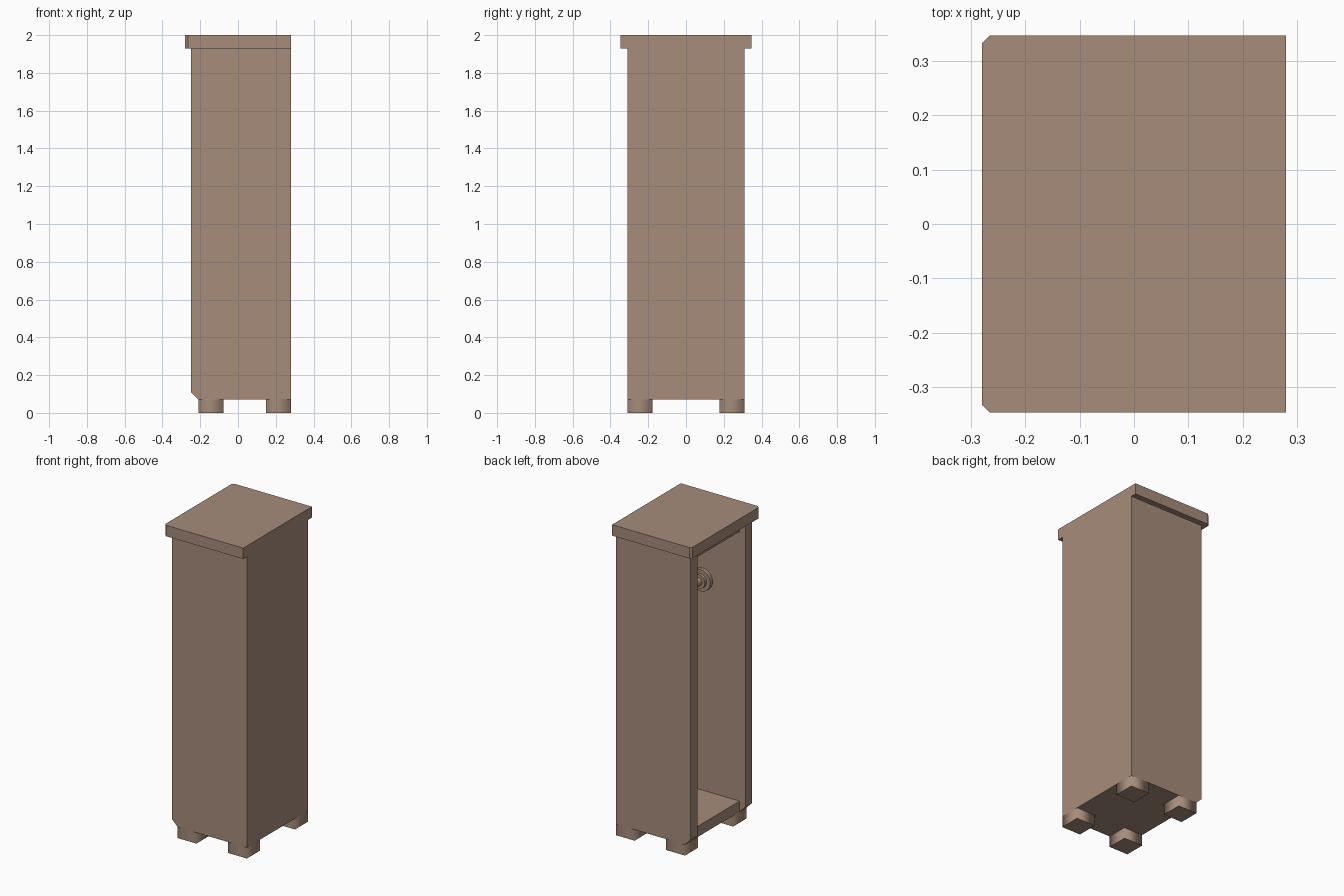
import bpy
import bmesh
from math import pi

cube = bpy.data.objects.get("Cube")
if cube:
    bpy.data.objects.remove(cube, do_unlink=True)

wood = bpy.data.materials.new("brown_wood")
wood.use_nodes = True
colour = (0.38, 0.262, 0.195, 1)
wood.diffuse_color = colour
wood.node_tree.nodes["Principled BSDF"].inputs["Base Color"].default_value = colour

BACK, FRONT, SIDE = 0.28, -0.25, 0.31   # outer limits of the body
T = 0.068                               # board thickness
BASE, TOP = 0.07, 1.93                  # underside of the body and of the lid


def finish(name, bm):
    bmesh.ops.recalc_face_normals(bm, faces=bm.faces)
    mesh = bpy.data.meshes.new(name)
    bm.to_mesh(mesh)
    bm.free()
    mesh.materials.append(wood)
    obj = bpy.data.objects.new(name, mesh)
    bpy.context.collection.objects.link(obj)
    return obj


def prism(name, outline, depth):
    """Extrude a closed outline of 3D points along the depth vector."""
    bm = bmesh.new()
    face = bm.faces.new([bm.verts.new(p) for p in outline])
    ext = bmesh.ops.extrude_face_region(bm, geom=[face], use_keep_orig=True)
    moved = [v for v in ext["geom"] if isinstance(v, bmesh.types.BMVert)]
    bmesh.ops.translate(bm, verts=moved, vec=depth)
    return finish(name, bm)


def box(name, x0, x1, y0, y1, z0, z1):
    outline = [(x0, y0, z0), (x1, y0, z0), (x1, y1, z0), (x0, y1, z0)]
    return prism(name, outline, (0, 0, z1 - z0))


def cylinder(name, radius, y0, y1, x, z):
    bpy.ops.mesh.primitive_cylinder_add(
        vertices=16, radius=radius, depth=y1 - y0,
        location=(x, (y0 + y1) / 2, z), rotation=(pi / 2, 0, 0))
    obj = bpy.context.object
    obj.name = name
    obj.data.materials.append(wood)
    bpy.ops.object.shade_smooth_by_angle()


# Side panels, with the lower open-side corner cut off
cut = 0.04
for name, y in (("right_panel", -SIDE), ("left_panel", SIDE - T)):
    prism(name, [(FRONT, y, BASE + cut), (FRONT + cut, y, BASE), (BACK, y, BASE),
                 (BACK, y, TOP), (FRONT, y, TOP)], (0, T, 0))

# Closed panel, bottom and top boards between the sides
inner = SIDE - T
box("back_panel", BACK - T, BACK, -inner, inner, BASE, TOP)
box("bottom_board", FRONT + cut, BACK - T, -inner, inner, BASE, BASE + T)
box("top_board", FRONT + cut, BACK - T, -inner, inner, TOP - T, TOP)

# Overhanging lid with clipped corners on the open side
lx, ly, c = -0.28, 0.347, 0.014
prism("lid", [(lx, -ly + c, TOP), (lx + c, -ly, TOP), (BACK, -ly, TOP),
              (BACK, ly, TOP), (lx + c, ly, TOP), (lx, ly - c, TOP)], (0, 0, 2 - TOP))

# Feet, soft around the sides and sharp at top and bottom
size = 0.133
for end, x in (("front", FRONT + cut), ("back", BACK - size)):
    for side, y in (("right", -SIDE), ("left", SIDE - size)):
        foot = box(f"{end}_{side}_foot", x, x + size, y, y + size, 0, BASE)
        foot.data.shade_smooth()
        for edge in foot.data.edges:
            a, b = (foot.data.vertices[i].co.z for i in edge.vertices)
            edge.use_edge_sharp = abs(a - b) < 0.01

# Hanging rail with a stepped flange at each end
rx, rz = 0.05, 1.49
cylinder("hanging_rail", 0.026, -inner, inner, rx, rz)
for name, s in (("right", -1), ("left", 1)):
    for part, radius, depth in (("flange", 0.07, 0.025), ("collar", 0.045, 0.045)):
        y0, y1 = sorted((s * inner, s * (inner - depth)))
        cylinder(f"{name}_rail_{part}", radius, y0, y1, rx, rz)
